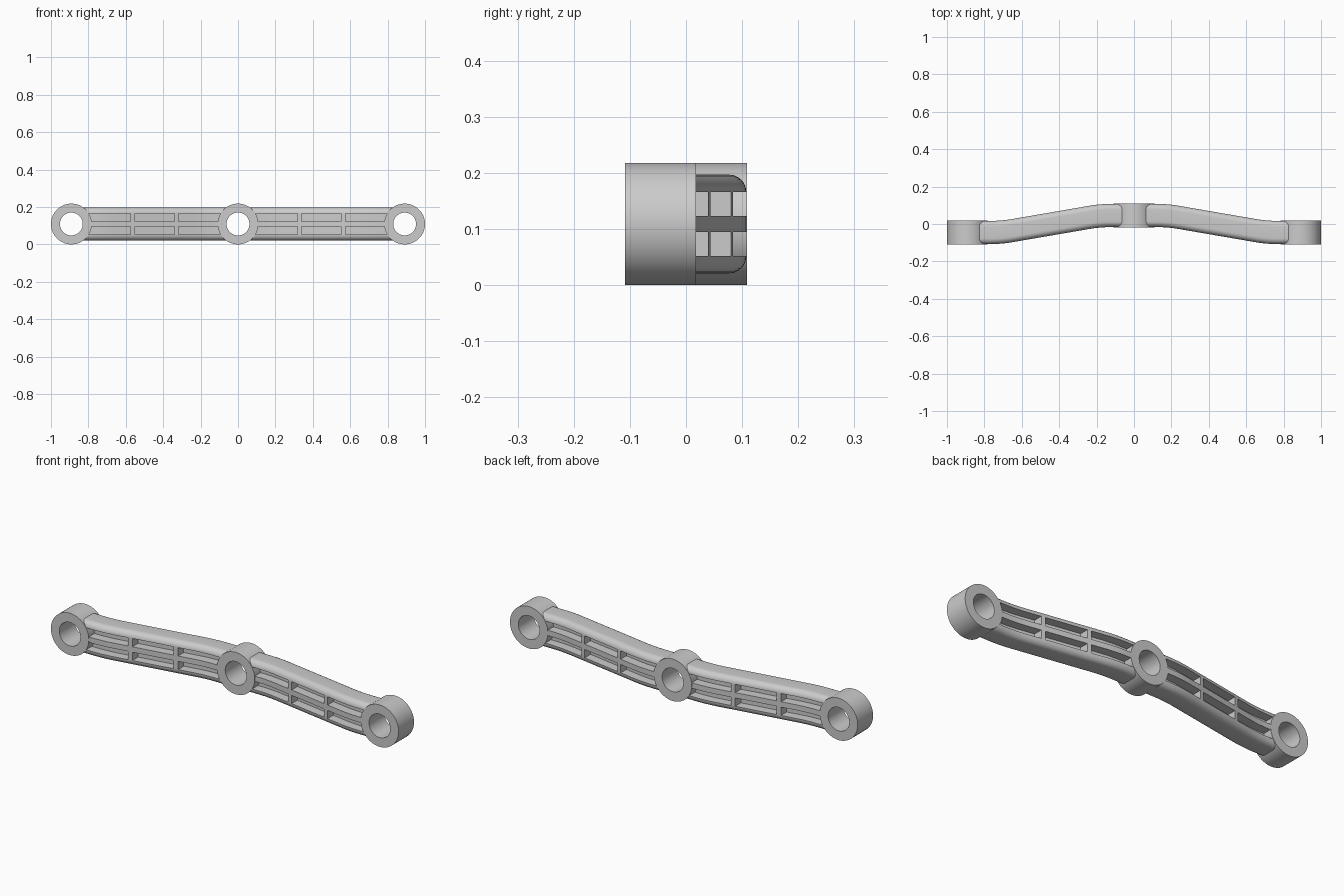
import bpy, bmesh, math

if "Cube" in bpy.data.objects:
    bpy.data.objects.remove(bpy.data.objects["Cube"])

ZC = 0.109                      # height of the bar axis
R_OUT, R_IN, DEPTH = 0.109, 0.061, 0.127
END_X = 0.891                   # outer boss position
Y_LOW, Y_HIGH = -0.0455, 0.0455  # centre depth of outer and middle bosses

grey = bpy.data.materials.new("light grey")
grey.diffuse_color = (0.6, 0.6, 0.6, 1)
grey.use_nodes = True
grey.node_tree.nodes["Principled BSDF"].inputs["Base Color"].default_value = grey.diffuse_color


def finish(name, bm, mirror=False):
    bmesh.ops.recalc_face_normals(bm, faces=bm.faces)
    me = bpy.data.meshes.new(name)
    bm.to_mesh(me)
    bm.free()
    me.materials.append(grey)
    ob = bpy.data.objects.new(name, me)
    bpy.context.collection.objects.link(ob)
    bpy.ops.object.select_all(action='DESELECT')
    ob.select_set(True)
    bpy.context.view_layer.objects.active = ob
    bpy.ops.object.shade_smooth_by_angle(angle=math.radians(30))
    if mirror:
        ob.modifiers.new("mirror", 'MIRROR').use_axis[0] = True
    return ob


def boss(name, x, y, mirror=False):
    """Tube with its hole along y."""
    n = 64
    bm = bmesh.new()
    rings = []
    for r, dy in ((R_OUT, -1), (R_OUT, 1), (R_IN, 1), (R_IN, -1)):
        rings.append([bm.verts.new((x + r * math.cos(2 * math.pi * i / n),
                                    y + dy * DEPTH / 2,
                                    ZC + r * math.sin(2 * math.pi * i / n)))
                      for i in range(n)])
    for k in range(4):
        a, b = rings[k], rings[(k + 1) % 4]
        for i in range(n):
            j = (i + 1) % n
            bm.faces.new((a[i], a[j], b[j], b[i]))
    return finish(name, bm, mirror)


def path_y(x):
    """S-bend: level, ramp in, straight slope, ramp out, level."""
    a, b, c, d = 0.12, 0.24, 0.65, 0.77
    slope = (Y_HIGH - Y_LOW) / (c - a)
    if x <= a:
        drop = 0
    elif x <= b:
        drop = slope * (x - a) ** 2 / (2 * (b - a))
    elif x <= c:
        drop = slope * ((b - a) / 2 + x - b)
    elif x <= d:
        drop = Y_HIGH - Y_LOW - slope * (d - x) ** 2 / (2 * (d - c))
    else:
        drop = Y_HIGH - Y_LOW
    return Y_HIGH - drop


def sweep(bm, section, x0, x1, steps):
    """Sweep a closed (y, z) section along the S-bend."""
    rows = []
    for s in range(steps + 1):
        x = x0 + (x1 - x0) * s / steps
        rows.append([bm.verts.new((x, path_y(x) + y, ZC + z)) for y, z in section])
    n = len(section)
    for a, b in zip(rows, rows[1:]):
        for i in range(n):
            j = (i + 1) % n
            bm.faces.new((a[i], a[j], b[j], b[i]))
    bm.faces.new(rows[0])
    bm.faces.new(rows[-1])


# Arm section: rounded outside, two grooves on each face, thin web between
HALF_Y, HALF_Z, FILLET, WEB = 0.062, 0.088, 0.031, 0.015
G0, G1 = 0.014, 0.057           # groove limits from the axis
quarter = [(HALF_Y, G0), (WEB, G0), (WEB, G1), (HALF_Y, G1)]
quarter += [(HALF_Y - FILLET + FILLET * math.cos(t), HALF_Z - FILLET + FILLET * math.sin(t))
            for t in (math.pi / 2 * i / 8 for i in range(1, 9))]
top = quarter + [(-y, z) for y, z in reversed(quarter)]
section = top + [(y, -z) for y, z in reversed(top)]

bm = bmesh.new()
sweep(bm, section, 0.063, END_X - 0.063, 48)
finish("arm", bm, mirror=True)

# Cross ribs bridging the grooves
bm = bmesh.new()
for x in (0.328, 0.563):
    for z0, z1 in ((G0, G1), (-G1, -G0)):
        rect = [(-HALF_Y, z0), (HALF_Y, z0), (HALF_Y, z1), (-HALF_Y, z1)]
        sweep(bm, rect, x - 0.011, x + 0.011, 1)
finish("cross_ribs", bm, mirror=True)

boss("middle_boss", 0, Y_HIGH)
boss("end_boss", END_X, Y_LOW, mirror=True)
